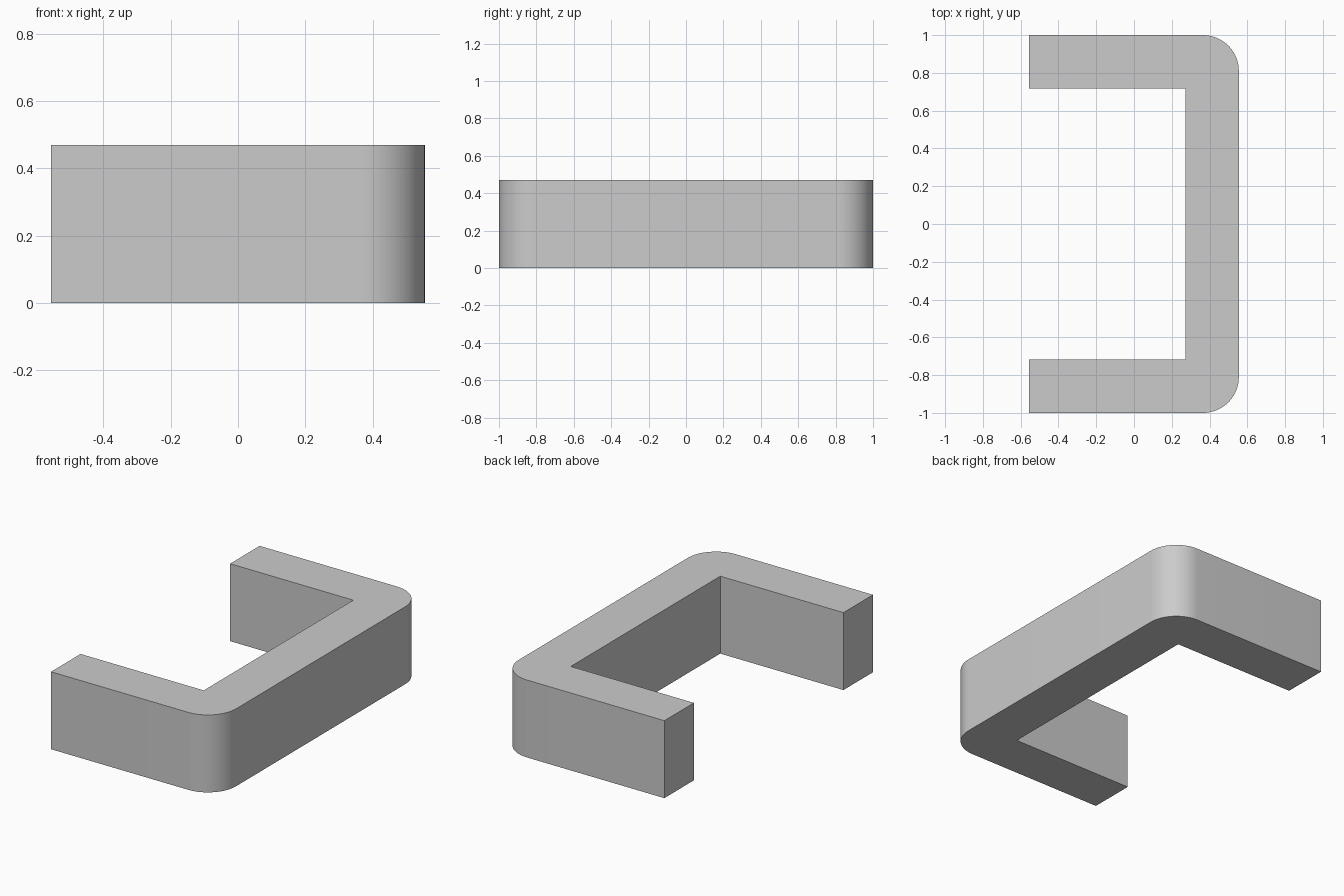
import bpy, bmesh
from math import sin, cos, pi

cube = bpy.data.objects.get("Cube")
if cube:
    bpy.data.objects.remove(cube, do_unlink=True)

HALF_X, HALF_Y, HEIGHT = 0.555, 1.0, 0.47
THICK, RADIUS, STEPS = 0.283, 0.19, 16

grey = bpy.data.materials.new("plain grey")
grey.use_nodes = True
colour = (0.6, 0.6, 0.6, 1)
grey.diffuse_color = colour
grey.node_tree.nodes["Principled BSDF"].inputs["Base Color"].default_value = colour

# Half outline: inner corner, leg end, then the rounded outer corner
inner_x, inner_y = HALF_X - THICK, HALF_Y - THICK
arc = [pi / 2 * (1 - i / STEPS) for i in range(STEPS + 1)]
back = [(inner_x, inner_y), (-HALF_X, inner_y), (-HALF_X, HALF_Y)]
back += [(HALF_X - RADIUS + RADIUS * cos(a), HALF_Y - RADIUS + RADIUS * sin(a)) for a in arc]
outline = back + [(x, -y) for x, y in reversed(back)]

# Extrude the mirrored outline into the bracket
bm = bmesh.new()
base = bm.faces.new([bm.verts.new((x, y, 0)) for x, y in outline])
result = bmesh.ops.extrude_face_region(bm, geom=[base], use_keep_orig=True)
top = [v for v in result["geom"] if isinstance(v, bmesh.types.BMVert)]
bmesh.ops.translate(bm, verts=top, vec=(0, 0, HEIGHT))
bmesh.ops.recalc_face_normals(bm, faces=bm.faces)
mesh = bpy.data.meshes.new("bracket")
bm.to_mesh(mesh)
bm.free()
mesh.materials.append(grey)

bracket = bpy.data.objects.new("bracket", mesh)
bpy.context.collection.objects.link(bracket)

# Smooth the rounded corners, keep the hard edges
bpy.ops.object.select_all(action="DESELECT")
bracket.select_set(True)
bpy.context.view_layer.objects.active = bracket
bpy.ops.object.shade_smooth_by_angle(angle=pi / 6)
